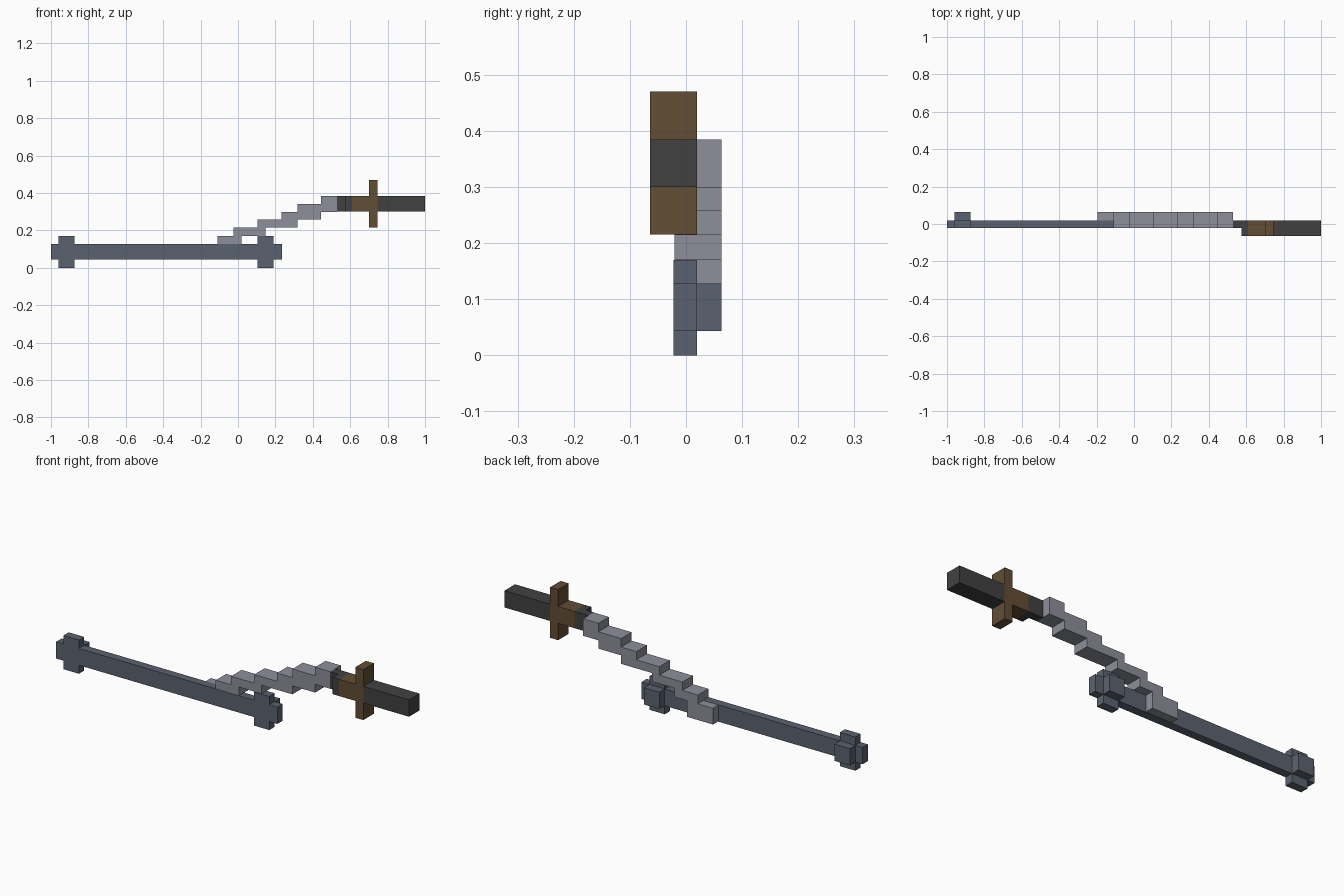
import bpy
import bmesh

cube = bpy.data.objects.get("Cube")
if cube:
    bpy.data.objects.remove(cube, do_unlink=True)


def material(name, rgb):
    m = bpy.data.materials.new(name)
    m.use_nodes = True
    m.diffuse_color = (*rgb, 1)
    bsdf = next(n for n in m.node_tree.nodes if n.type == 'BSDF_PRINCIPLED')
    bsdf.inputs["Base Color"].default_value = (*rgb, 1)
    return m


SLATE = material("slate metal", (0.105, 0.122, 0.162))
STEEL = material("pale steel", (0.27, 0.275, 0.323))
BROWN = material("brown guard", (0.122, 0.074, 0.033))
BLACK = material("black grip", (0.053, 0.053, 0.053))


def finish(name, bm, mat):
    bmesh.ops.recalc_face_normals(bm, faces=bm.faces)
    mesh = bpy.data.meshes.new(name)
    bm.to_mesh(mesh)
    bm.free()
    mesh.materials.append(mat)
    obj = bpy.data.objects.new(name, mesh)
    bpy.context.collection.objects.link(obj)


def box(name, x, y, z, mat):
    bm = bmesh.new()
    bmesh.ops.create_cube(bm, size=1)
    for v in bm.verts:
        v.co = [lo if c < 0 else hi for c, (lo, hi) in zip(v.co, (x, y, z))]
    finish(name, bm, mat)


def extrude_outline(name, outline, y, mat):
    """Extrude an x-z outline between two y depths."""
    bm = bmesh.new()
    face = bm.faces.new([bm.verts.new((px, y[0], pz)) for px, pz in outline])
    new = bmesh.ops.extrude_face_region(bm, geom=[face])["geom"]
    bmesh.ops.translate(bm, vec=(0, y[1] - y[0], 0),
                        verts=[g for g in new if isinstance(g, bmesh.types.BMVert)])
    finish(name, bm, mat)


FRONT, THIN, SPLIT, BACK = -0.064, -0.022, 0.020, 0.063
MID = (0.043, 0.128)

# Scabbard: long bar with a cross-shaped fitting and rear block at each end
box("scabbard_bar", (-1.0, 0.235), (THIN, SPLIT), MID, SLATE)
for side, x in (("right", (-0.96, -0.873)), ("left", (0.105, 0.19))):
    for part, z in (("lower", (0, MID[0])), ("upper", (MID[1], 0.17))):
        box(f"{side}_fitting_{part}", x, (THIN, SPLIT), z, SLATE)
    box(f"{side}_fitting_back", x, (SPLIT, BACK), MID, SLATE)

# Stepped blade: each row is (left x, right x, top z), listed upward
rows = [(-0.195, -0.05, 0.127), (-0.11, 0.02, 0.171), (-0.024, 0.147, 0.214),
        (0.105, 0.318, 0.257), (0.233, 0.445, 0.299), (0.318, 0.53, 0.342),
        (0.445, 0.53, 0.385)]
left_side, right_side = [], []
bottom = 0.045
for x0, x1, top in rows:
    left_side += [(x0, bottom), (x0, top)]
    # Rows sharing a right edge need no step there
    if right_side and right_side[-1][0] == x1:
        right_side[-1] = (x1, top)
    else:
        right_side += [(x1, bottom), (x1, top)]
    bottom = top
extrude_outline("stepped_blade", left_side + right_side[::-1], (-0.0205, BACK), STEEL)

# Hilt: narrow collar, wide collar, guard and grip
HILT_Z = (0.30, 0.385)
HILT_Y = (FRONT, SPLIT)
box("narrow_collar", (0.53, 0.574), (THIN, SPLIT), HILT_Z, BLACK)
box("wide_collar", (0.574, 0.61), HILT_Y, HILT_Z, BLACK)
box("guard_base", (0.61, 0.70), HILT_Y, HILT_Z, BROWN)
box("crossguard", (0.70, 0.745), HILT_Y, (0.215, 0.47), BROWN)
box("grip", (0.745, 1.0), HILT_Y, HILT_Z, BLACK)
